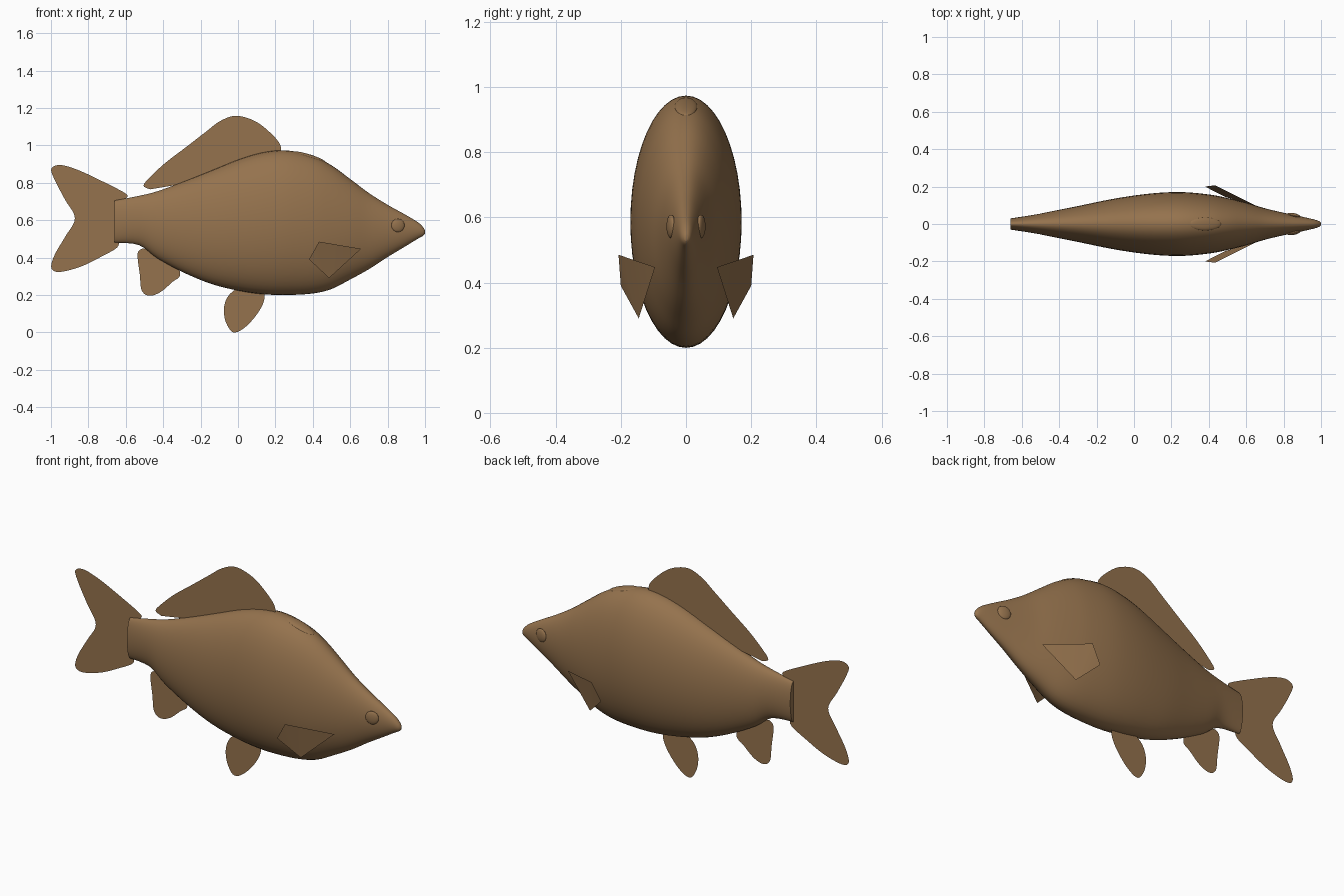
import bpy, bmesh, math
from mathutils import Vector

brown = bpy.data.materials.new("fish brown")
brown.diffuse_color = (0.30, 0.17, 0.075, 1)


def make(name, verts, faces, smooth=True):
    me = bpy.data.meshes.new(name)
    me.from_pydata([tuple(v) for v in verts], [], faces)
    me.materials.append(brown)
    ob = bpy.data.objects.new(name, me)
    bpy.context.collection.objects.link(ob)
    for p in me.polygons:
        p.use_smooth = smooth
    return ob


def spline(pts, steps):
    """Catmull-Rom curve through points of any dimension."""
    out = []
    n = len(pts)
    for i in range(n - 1):
        a, b, c, d = (pts[max(i - 1, 0)], pts[i], pts[i + 1], pts[min(i + 2, n - 1)])
        for s in range(steps):
            t = s / steps
            out.append([0.5 * (2 * q + (r - p) * t + (2 * p - 5 * q + 4 * r - u) * t * t
                               + (3 * q - p - 3 * r + u) * t ** 3)
                        for p, q, r, u in zip(a, b, c, d)])
    out.append(list(pts[-1]))
    return out


# Body: oval rings with x, top, bottom, half width
stations = [
    (-0.66, 0.705, 0.48, 0.030), (-0.53, 0.73, 0.467, 0.050),
    (-0.43, 0.755, 0.395, 0.070), (-0.28, 0.81, 0.315, 0.100),
    (-0.13, 0.87, 0.255, 0.131), (0.02, 0.93, 0.22, 0.155),
    (0.15, 0.965, 0.203, 0.168), (0.27, 0.972, 0.20, 0.170),
    (0.40, 0.943, 0.208, 0.158), (0.50, 0.893, 0.232, 0.139),
    (0.60, 0.820, 0.283, 0.114), (0.70, 0.745, 0.338, 0.084),
    (0.80, 0.682, 0.403, 0.060), (0.89, 0.632, 0.457, 0.041),
    (0.96, 0.590, 0.500, 0.025), (0.99, 0.562, 0.517, 0.015),
    (1.00, 0.545, 0.528, 0.005)]
SIDES = 48
rings = spline(stations, 4)
verts, faces = [], []
for x, top, bot, w in rings:
    for k in range(SIDES):
        a = 2 * math.pi * k / SIDES
        verts.append((x, w * math.cos(a), (top + bot) / 2 + (top - bot) / 2 * math.sin(a)))
for i in range(len(rings) - 1):
    for k in range(SIDES):
        j = (k + 1) % SIDES
        faces.append((i * SIDES + k, i * SIDES + j, (i + 1) * SIDES + j, (i + 1) * SIDES + k))
faces.append(tuple(reversed(range(SIDES))))
faces.append(tuple((len(rings) - 1) * SIDES + k for k in range(SIDES)))
body = make("body", verts, faces)
body.data.polygons[len(faces) - 2].use_smooth = False


# Flat fins on the centre plane: smooth outline, then straight base inside the body
def fin(name, outline, base):
    pts = spline(outline, 5) + [list(p) for p in base]
    make(name, [(x, 0, max(z, 0)) for x, z in pts], [tuple(range(len(pts)))], False)


fin("dorsal_fin",
    [(-0.47, 0.765), (-0.505, 0.785), (-0.47, 0.83), (-0.39, 0.905), (-0.285, 0.985),
     (-0.175, 1.07), (-0.095, 1.13), (-0.01, 1.158), (0.09, 1.13), (0.17, 1.07),
     (0.225, 1.005), (0.226, 0.95)],
    [(0.05, 0.90), (-0.2, 0.81)])
fin("tail_fin",
    [(-0.60, 0.715), (-0.60, 0.742), (-0.74, 0.815), (-0.86, 0.87), (-0.95, 0.895),
     (-0.998, 0.875), (-0.98, 0.815), (-0.925, 0.71), (-0.872, 0.61), (-0.925, 0.51),
     (-0.98, 0.415), (-0.998, 0.345), (-0.955, 0.323), (-0.845, 0.35), (-0.74, 0.40),
     (-0.645, 0.455), (-0.64, 0.50)],
    [(-0.62, 0.6)])
fin("anal_fin",
    [(-0.51, 0.45), (-0.537, 0.42), (-0.525, 0.31), (-0.515, 0.225), (-0.475, 0.196),
     (-0.415, 0.215), (-0.35, 0.27), (-0.312, 0.30), (-0.315, 0.35)],
    [(-0.40, 0.42)])
fin("pelvic_fin",
    [(0.0, 0.24), (-0.052, 0.195), (-0.075, 0.13), (-0.065, 0.055), (-0.025, 0.0),
     (0.035, 0.025), (0.10, 0.095), (0.138, 0.165), (0.14, 0.22)],
    [(0.07, 0.25)])


def dome(name, loc, scale, rot):
    bm = bmesh.new()
    bmesh.ops.create_uvsphere(bm, u_segments=24, v_segments=12, radius=1)
    ob = make(name, [], [])
    bm.to_mesh(ob.data)
    bm.free()
    for p in ob.data.polygons:
        p.use_smooth = True
    ob.location, ob.scale, ob.rotation_euler = loc, scale, rot


# Paired parts: bent four-cornered pectoral fins and faint eye bumps
for side, s in (("left", 1), ("right", -1)):
    corners = [(0.433, 0.207, 0.485), (0.658, 0.095, 0.447),
               (0.487, 0.145, 0.29), (0.38, 0.20, 0.39)]
    order = [(0, 1, 2), (0, 2, 3)] if s > 0 else [(2, 1, 0), (3, 2, 0)]
    make(side + "_pectoral_fin", [(x, s * y, z) for x, y, z in corners], order)
    dome(side + "_eye", (0.855, s * 0.046, 0.572), (0.036, 0.012, 0.036),
         (0, 0, -s * 0.22))

# Shallow oval mark on the nape
dome("nape_bump", (0.38, 0, 0.938), (0.09, 0.035, 0.014), (0, 0.30, 0))
